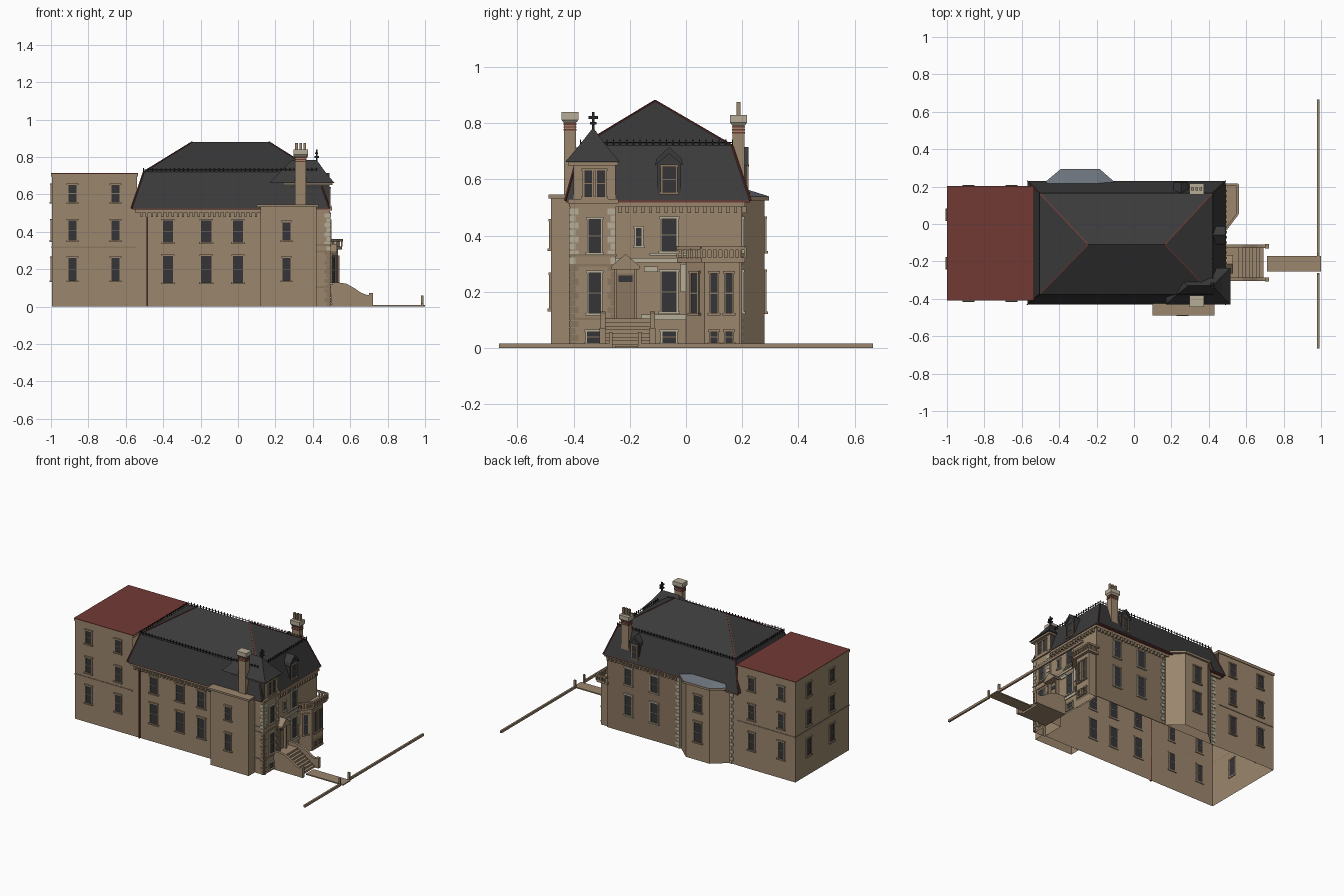
import bpy, bmesh
from math import radians
from mathutils import Matrix, Vector

cube = bpy.data.objects.get("Cube")
if cube:
    bpy.data.objects.remove(cube)

COLOURS = [("tan_wall", (0.33, 0.24, 0.155)), ("slate_roof", (0.043, 0.043, 0.044)),
           ("red_metal", (0.17, 0.042, 0.034)), ("pale_stone", (0.47, 0.42, 0.31)),
           ("lead_roof", (0.15, 0.17, 0.20)), ("dark_glass", (0.035, 0.036, 0.039)),
           ("brown_stone", (0.255, 0.18, 0.115)), ("dark_iron", (0.02, 0.02, 0.02))]
WALL, SLATE, RED, PALE, LEAD, GLASS, BROWN, IRON = range(len(COLOURS))
MATS = []
for name, rgb in COLOURS:
    m = bpy.data.materials.new(name)
    m.use_nodes = True
    m.diffuse_color = (*rgb, 1)
    bsdf = m.node_tree.nodes["Principled BSDF"]
    bsdf.inputs["Base Color"].default_value = (*rgb, 1)
    bsdf.inputs["Roughness"].default_value = 0.8
    MATS.append(m)
FRONT, SIDE, BACK, END = 0, -90, 90, 180     # wall directions: +x, -y, +y, -x
ID = Matrix()


def at(x, y, angle, z=0):
    """Frame on a wall: local x points outward, local y runs along the wall."""
    return Matrix.Translation((x, y, z)) @ Matrix.Rotation(radians(angle), 4, 'Z')


def loft(bm, rings, mat=WALL, M=ID, bottom=True, top=True, skip=()):
    vs = [[bm.verts.new(M @ Vector(p)) for p in r] for r in rings]
    n = len(vs[0])
    faces = [bm.faces.new((a[i], a[(i + 1) % n], b[(i + 1) % n], b[i]))
             for a, b in zip(vs, vs[1:]) for i in range(n) if i not in skip]
    if bottom:
        faces.append(bm.faces.new(vs[0][::-1]))
    if top:
        faces.append(bm.faces.new(vs[-1]))
    for f in faces:
        f.material_index = mat
    return faces


def rect(x0, x1, y0, y1, z):
    return [(x0, y0, z), (x1, y0, z), (x1, y1, z), (x0, y1, z)]


def box(bm, x0, x1, y0, y1, z0, z1, mat=WALL, M=ID, **kw):
    return loft(bm, [rect(x0, x1, y0, y1, z0), rect(x0, x1, y0, y1, z1)], mat, M, **kw)


def prism(bm, pts, z0, z1, mat=WALL, **kw):
    return loft(bm, [[(x, y, z) for x, y in pts] for z in (z0, z1)], mat, **kw)


def profile_x(bm, pts, x0, x1, mat, M=ID):
    return loft(bm, [[(x, y, z) for y, z in pts] for x in (x0, x1)], mat, M)


def beam(bm, p, q, r, mat):
    p, q = Vector(p), Vector(q)
    M = Matrix.Translation(p) @ (q - p).to_track_quat('Z', 'Y').to_matrix().to_4x4()
    box(bm, -r, r, -r, r, 0, (q - p).length, mat, M)


def finish(name, bm):
    bmesh.ops.remove_doubles(bm, verts=bm.verts, dist=1e-6)
    bmesh.ops.dissolve_degenerate(bm, edges=bm.edges, dist=1e-6)
    used = sorted({f.material_index for f in bm.faces})
    for f in bm.faces:
        f.material_index = used.index(f.material_index)
    me = bpy.data.meshes.new(name)
    bm.to_mesh(me)
    bm.free()
    for i in used:
        me.materials.append(MATS[i])
    bpy.context.collection.objects.link(bpy.data.objects.new(name, me))


def window(bm, x, y, angle, z0, z1, w, frame=WALL):
    M, h, mid = at(x, y, angle), w / 2, (z0 + z1) / 2
    box(bm, -0.004, 0.003, -h, h, z0, z1, GLASS, M)
    for s in (-1, 1):
        box(bm, -0.006, 0.007, s * h - 0.003, s * h + 0.003, z0, z1, frame, M)
    box(bm, -0.005, 0.005, -h, h, mid - 0.002, mid + 0.002, BROWN, M)
    box(bm, -0.006, 0.012, -h - 0.008, h + 0.008, z0 - 0.009, z0, frame, M)
    box(bm, -0.006, 0.009, -h - 0.006, h + 0.006, z1, z1 + 0.009, frame, M)


def quoins(bm, x, y, angle, z0, z1, side=1):
    M, n = at(x, y, angle), int((z1 - z0) / 0.025)
    for i in range(n):
        z, w = z0 + i * 0.025, 0.03 if i % 2 else 0.018
        box(bm, -0.004, 0.004, min(0, side * w), max(0, side * w), z, z + 0.022,
            PALE if angle == BACK or z > 0.29 else BROWN, M)


# Main walls, open underneath
bm = bmesh.new()
box(bm, -0.54, 0.48, -0.405, 0.195, 0, 0.52, bottom=False, skip=(3,))
box(bm, -0.09, 0.48, 0.195, 0.199, 0, 0.50, BROWN)
finish("main_walls", bm)

# Rear wing with flat red roof
bm = bmesh.new()
box(bm, -0.995, -0.54, -0.405, 0.197, 0, 0.70, bottom=False, top=False, skip=(1,))
box(bm, -1.0, -0.535, -0.41, 0.202, 0.695, 0.71)
box(bm, -1.0, -0.535, -0.41, 0.202, 0.71, 0.714, RED)
for x, y, a, w in ((-0.77, -0.405, SIDE, 0.225), (-0.77, 0.197, BACK, 0.225), (-0.995, -0.104, END, 0.3)):
    box(bm, 0, 0.003, -w, w, 0.314, 0.322, BROWN, at(x, y, a))
finish("rear_wing", bm)

# Tower, with slate cheeks on its top storey
bm = bmesh.new()
box(bm, 0.40, 0.492, -0.412, -0.25, 0, 0.52, bottom=False)
for f in box(bm, 0.28, 0.488, -0.40, -0.25, 0.52, 0.66, SLATE):
    f.normal_update()
    if f.normal.x > 0.5:
        f.material_index = WALL
box(bm, 0.24, 0.505, -0.42, -0.242, 0.65, 0.664)
box(bm, 0.40, 0.502, -0.42, -0.24, 0.515, 0.53)
loft(bm, [rect(0.17, 0.515, -0.43, -0.235, 0.662), rect(0.22, 0.47, -0.385, -0.28, 0.715),
          rect(0.29, 0.42, -0.33, -0.33, 0.785)], SLATE, top=False)
finish("tower", bm)
bm = bmesh.new()
box(bm, 0.416, 0.424, -0.334, -0.326, 0.77, 0.84, IRON)
box(bm, 0.408, 0.432, -0.342, -0.318, 0.795, 0.805, IRON)
box(bm, 0.413, 0.427, -0.347, -0.313, 0.815, 0.825, IRON)
finish("tower_finial", bm)

# Mansard roof: steep skirt, then a shallow hip
eave, inner = (-0.57, 0.49, -0.43, 0.23), (-0.505, 0.42, -0.375, 0.165)
ring0, ring1 = rect(*eave, 0.525), rect(*inner, 0.72)
ring2 = rect(-0.245, 0.165, -0.11, -0.11, 0.88)
bm = bmesh.new()
loft(bm, [ring0, ring1, ring2], SLATE, top=False)
box(bm, -0.565, 0.487, -0.427, 0.227, 0.518, 0.525, RED)
finish("mansard_roof", bm)
bm = bmesh.new()
for a, b, c in zip(ring0, ring1, ring2):
    beam(bm, a, b, 0.003, RED)
    beam(bm, b, c, 0.003, RED)
finish("roof_hip_flashing", bm)

# Iron cresting around the break of the roof
bm = bmesh.new()
for i in range(4):
    p, q = Vector(ring1[i]), Vector(ring1[(i + 1) % 4])
    up = Vector((0, 0, 0.012))
    beam(bm, p + up, q + up, 0.0015, IRON)
    n = round((q - p).length / 0.024)
    for k in range(n):
        c = p.lerp(q, k / n)
        beam(bm, c, c + Vector((0, 0, 0.022)), 0.002, IRON)
finish("roof_cresting", bm)

# Cornice and brackets
bm = bmesh.new()
box(bm, -0.55, 0.492, -0.417, 0.21, 0.502, 0.518)
for x, y, a, half in ((-0.21, -0.405, SIDE, 0.32), (0.2, 0.197, BACK, 0.28), (0.48, -0.03, FRONT, 0.22)):
    n = round(half * 2 / 0.028)
    for k in range(n):
        u = -half + (k + 0.5) * 2 * half / n
        box(bm, 0, 0.018, u - 0.006, u + 0.006, 0.48, 0.503, WALL, at(x, y, a))
finish("cornice", bm)

# Side projection and back bay
bm = bmesh.new()
box(bm, 0.12, 0.42, -0.48, -0.40, 0, 0.535, bottom=False)
box(bm, 0.10, 0.43, -0.49, -0.40, 0.533, 0.546)
finish("side_projection", bm)
bm = bmesh.new()
bay = [(-0.10, 0.195), (-0.195, 0.28), (-0.38, 0.28), (-0.48, 0.195)]
prism(bm, bay, 0, 0.53, bottom=False, skip=(3,))
lip = [(-0.07, 0.195), (-0.185, 0.295), (-0.39, 0.295), (-0.51, 0.195)]
prism(bm, lip, 0.525, 0.54)
loft(bm, [[(x, y, 0.54) for x, y in lip],
          [(-0.1, 0.195, 0.57), (-0.2, 0.215, 0.565), (-0.37, 0.215, 0.565), (-0.48, 0.195, 0.57)]], LEAD)
finish("back_bay", bm)

# Front bay with balustrade
bm = bmesh.new()
plan = [(0.47, 0.0), (0.48, 0.0), (0.535, 0.065), (0.535, 0.19), (0.47, 0.19)]
prism(bm, plan, 0, 0.31, bottom=False)
rim = [(0.47, -0.03), (0.49, -0.03), (0.555, 0.055), (0.555, 0.21), (0.47, 0.21)]
prism(bm, rim, 0.305, 0.322)
for p, q in zip(rim[:4], rim[1:]):
    a, b = Vector((*p, 0.355)), Vector((*q, 0.355))
    beam(bm, a, b, 0.006, WALL)
    n = max(1, round((b - a).length / 0.02))
    for k in range(n):
        c = a.lerp(b, k / n)
        beam(bm, Vector((c.x, c.y, 0.32)), c, 0.0045, WALL)
finish("front_bay", bm)

# Chimneys with red bands and flared caps
for name, cx, cy, z0, z1, pots in (("side_chimney", 0.335, -0.413, 0.53, 0.84, 0),
                                   ("back_chimney", 0.335, 0.187, 0.52, 0.83, 3)):
    bm = bmesh.new()
    sq = lambda rx, ry, z: rect(cx - rx, cx + rx, cy - ry, cy + ry, z)
    loft(bm, [sq(0.029, 0.021, z0), sq(0.029, 0.021, z1 - 0.04)])
    loft(bm, [sq(0.029, 0.021, z1 - 0.04), sq(0.038, 0.03, z1 - 0.028), sq(0.038, 0.03, z1)], PALE)
    for k in range(3):
        z = z1 - 0.066 + k * 0.01
        loft(bm, [sq(0.031, 0.023, z), sq(0.031, 0.023, z + 0.005)], RED)
    for k in range(pots):
        x = cx + (k - 1) * 0.022
        box(bm, x - 0.007, x + 0.007, cy - 0.007, cy + 0.007, z1, z1 + 0.045, WALL)
    finish(name, bm)

# Dormers
for name, x, y, a, half in (("front_dormer", 0.48, -0.06, FRONT, 0.042), ("back_dormer", 0.25, 0.215, BACK, 0.034)):
    bm = bmesh.new()
    M = at(x, y, a)
    shape = [(-half, 0.53), (half, 0.53), (half, 0.66), (0, 0.70), (-half, 0.66)]
    profile_x(bm, shape, -0.09, 0, SLATE, M)
    roof = [(-half - 0.008, 0.65), (0, 0.692), (half + 0.008, 0.65), (half + 0.002, 0.675), (0, 0.715), (-half - 0.002, 0.675)]
    profile_x(bm, roof, -0.11, 0.008, SLATE, M)
    window(bm, x, y, a, 0.555, 0.645, half * 1.3, BROWN)
    finish(name, bm)

# Windows on every wall
bm = bmesh.new()
for z0, z1 in ((0.13, 0.27), (0.345, 0.46)):
    for x in (-0.375, -0.17, 0.0):
        window(bm, x, -0.405, SIDE, z0, z1, 0.06)
    window(bm, 0.26, -0.48, SIDE, z0 + 0.01, z1 - 0.01, 0.048)
    for x in (0.107, 0.31):
        window(bm, x, 0.199, BACK, z0, z1, 0.06, PALE)
    window(bm, -0.29, 0.28, BACK, z0, z1, 0.06)
    window(bm, 0.48, -0.06, FRONT, z0, z1, 0.06, PALE)
    window(bm, 0.492, -0.325, FRONT, z0 - 0.005, z1 - 0.003, 0.05, PALE)
for z0, z1 in ((0.14, 0.26), (0.355, 0.46), (0.56, 0.65)):
    for x in (-0.885, -0.655):
        window(bm, x, -0.405, SIDE, z0, z1, 0.05)
        window(bm, x, 0.197, BACK, z0, z1, 0.05)
    for y in (-0.21, 0.05):
        window(bm, -0.995, y, END, z0, z1, 0.05)
for y in (-0.348, -0.302):
    window(bm, 0.488, y, FRONT, 0.54, 0.63, 0.034)
for z0, z1 in ((0.02, 0.058), (0.125, 0.265)):
    for y in (0.10, 0.153):
        window(bm, 0.535, y, FRONT, z0, z1, 0.03)
window(bm, 0.508, 0.033, -40, 0.125, 0.265, 0.035)
window(bm, 0.48, -0.168, FRONT, 0.365, 0.425, 0.026, PALE)
window(bm, 0.48, -0.06, FRONT, 0.02, 0.058, 0.055, PALE)
window(bm, 0.492, -0.33, FRONT, 0.02, 0.058, 0.05, PALE)
finish("windows", bm)

# Pale stone bands, quoins and downpipe
bm = bmesh.new()
for y0, y1, z0, z1 in ((-0.16, 0.0, 0.1, 0.12), (-0.15, -0.10, 0.27, 0.29), (-0.25, 0.0, 0.305, 0.32),
                       (-0.13, 0.0, 0.33, 0.338), (-0.02, 0.0, 0.2, 0.3)):
    box(bm, 0.478, 0.486, y0, y1, z0, z1, PALE)
for z in (0.1, 0.29, 0.325):
    box(bm, 0.40, 0.497, -0.416, -0.248, z, z + 0.009, BROWN)
quoins(bm, 0.492, -0.412, FRONT, 0, 0.5, 1)
quoins(bm, 0.492, -0.25, FRONT, 0, 0.5, -1)
quoins(bm, 0.492, -0.412, SIDE, 0, 0.5, -1)
quoins(bm, -0.09, 0.199, BACK, 0, 0.5, -1)
quoins(bm, -0.48, 0.197, BACK, 0, 0.5, 1)
box(bm, -0.49, -0.48, -0.416, -0.405, 0, 0.52, RED)
finish("stone_trim", bm)

# Door with gabled hood
bm = bmesh.new()
box(bm, 0.478, 0.484, -0.247, -0.183, 0.105, 0.265, BROWN)
box(bm, 0.478, 0.487, -0.24, -0.19, 0.235, 0.258, GLASS)
for y in (-0.255, -0.183):
    box(bm, 0.478, 0.505, y, y + 0.008, 0.105, 0.28)
profile_x(bm, [(-0.265, 0.28), (-0.165, 0.28), (-0.165, 0.292), (-0.215, 0.335), (-0.265, 0.292)], 0.47, 0.53, WALL)
finish("front_door", bm)

# Front steps with curved cheek walls
bm = bmesh.new()
for i in range(8):
    box(bm, 0.48, 0.56 + i * 0.019, -0.287, -0.128, 0, 0.105 - i * 0.013)
cheek = [(0.48, 0), (0.72, 0), (0.72, 0.06), (0.69, 0.062), (0.66, 0.073), (0.62, 0.1), (0.58, 0.122), (0.53, 0.13), (0.48, 0.13)]
for y in (-0.305, -0.128):
    loft(bm, [[(x, yy, z) for x, z in cheek] for yy in (y + 0.018, y)], WALL)
    box(bm, 0.7, 0.722, y - 0.002, y + 0.02, 0, 0.072)
finish("front_steps", bm)

# Path, boundary wall and gate posts
bm = bmesh.new()
box(bm, 0.71, 1.0, -0.253, -0.17, 0, 0.008)
for y0, y1 in ((-0.665, -0.262), (-0.158, 0.665)):
    box(bm, 0.979, 0.992, y0, y1, 0, 0.016)
for y in (-0.268, -0.165):
    box(bm, 0.979, 0.992, y - 0.006, y + 0.006, 0, 0.058)
finish("path_and_boundary_wall", bm)
